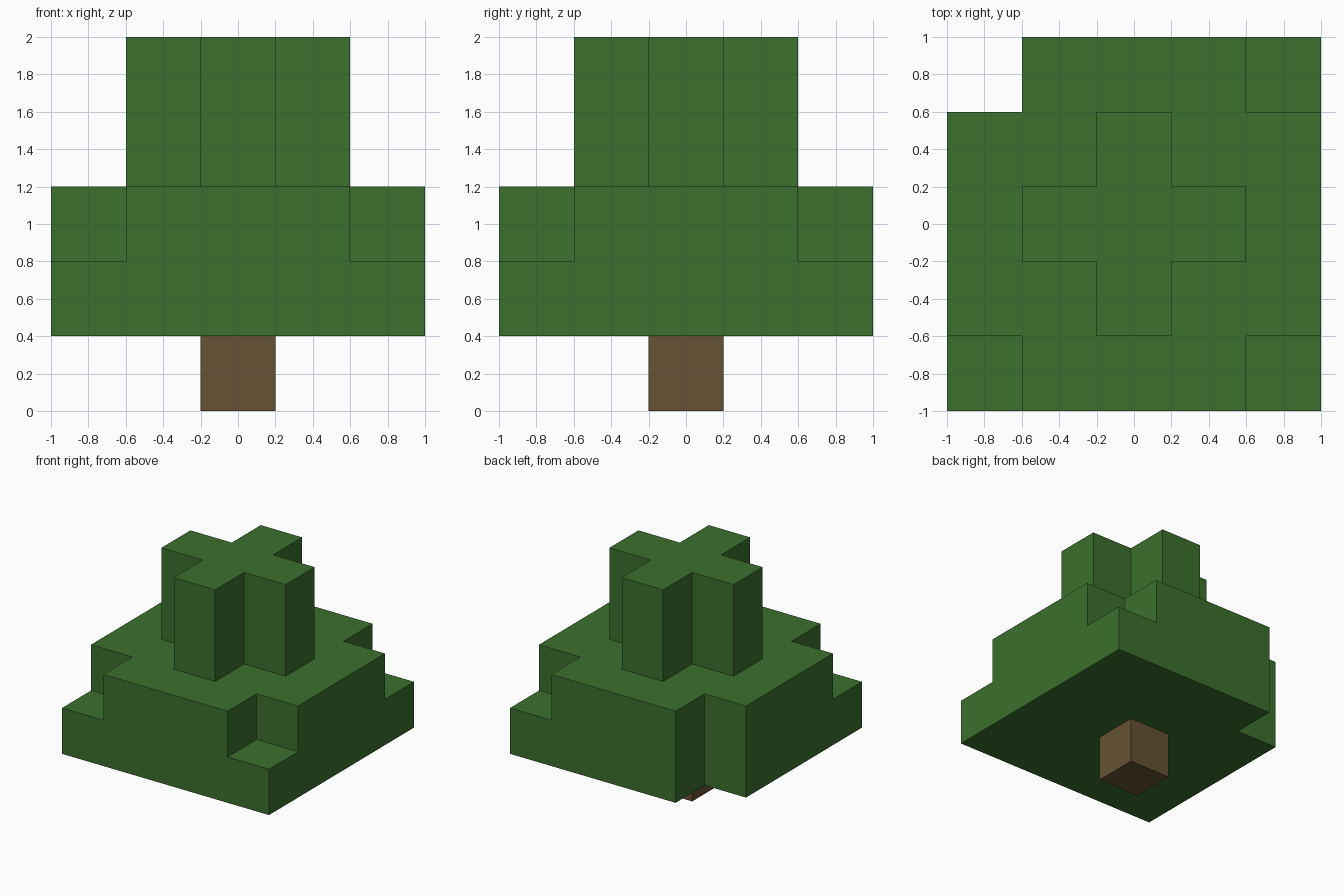
import bpy
import bmesh
from math import radians
from mathutils import Vector

cube = bpy.data.objects.get("Cube")
if cube:
    bpy.data.objects.remove(cube, do_unlink=True)

BLOCK = 0.4


def make_material(name, color):
    mat = bpy.data.materials.new(name)
    mat.use_nodes = True
    mat.diffuse_color = color
    mat.node_tree.nodes["Principled BSDF"].inputs["Base Color"].default_value = color
    return mat


def block_object(name, cells, mat):
    """Build the outer skin of a set of grid blocks as one clean mesh."""
    bm = bmesh.new()
    for cell in cells:
        for axis in range(3):
            for sign in (-1, 1):
                normal = Vector([sign if i == axis else 0 for i in range(3)])
                if tuple(int(c + n) for c, n in zip(cell, normal)) in cells:
                    continue
                u = Vector([1 if i == (axis + 1) % 3 else 0 for i in range(3)])
                v = normal.cross(u)
                middle = Vector(cell) + Vector((0, 0, 0.5)) + normal / 2
                corners = [(-u - v), (u - v), (u + v), (v - u)]
                bm.faces.new([bm.verts.new((middle + c / 2) * BLOCK) for c in corners])
    bmesh.ops.remove_doubles(bm, verts=bm.verts, dist=0.001)
    # Merge coplanar squares into large flat faces
    bmesh.ops.dissolve_limit(bm, angle_limit=radians(1), verts=bm.verts, edges=bm.edges)
    mesh = bpy.data.meshes.new(name)
    bm.to_mesh(mesh)
    bm.free()
    mesh.materials.append(mat)
    obj = bpy.data.objects.new(name, mesh)
    bpy.context.collection.objects.link(obj)
    return obj


leaf_green = make_material("leaf green", (0.044, 0.162, 0.026, 1))
bark_brown = make_material("bark brown", (0.133, 0.085, 0.033, 1))


def canopy_top(x, y):
    """Height of the foliage in blocks above each grid square."""
    if (x, y) == (-2, 2):          # missing back corner
        return 0
    if abs(x) == 2 and abs(y) == 2:  # low corners
        return 2
    if abs(x) + abs(y) <= 1:       # cross-shaped crown
        return 5
    return 3


# Foliage: wide stepped base with a cross-shaped crown
foliage = {(x, y, z) for x in range(-2, 3) for y in range(-2, 3)
           for z in range(1, canopy_top(x, y))}
block_object("foliage", foliage, leaf_green)

# Trunk: a single block under the foliage
block_object("trunk", {(0, 0, 0)}, bark_brown)
